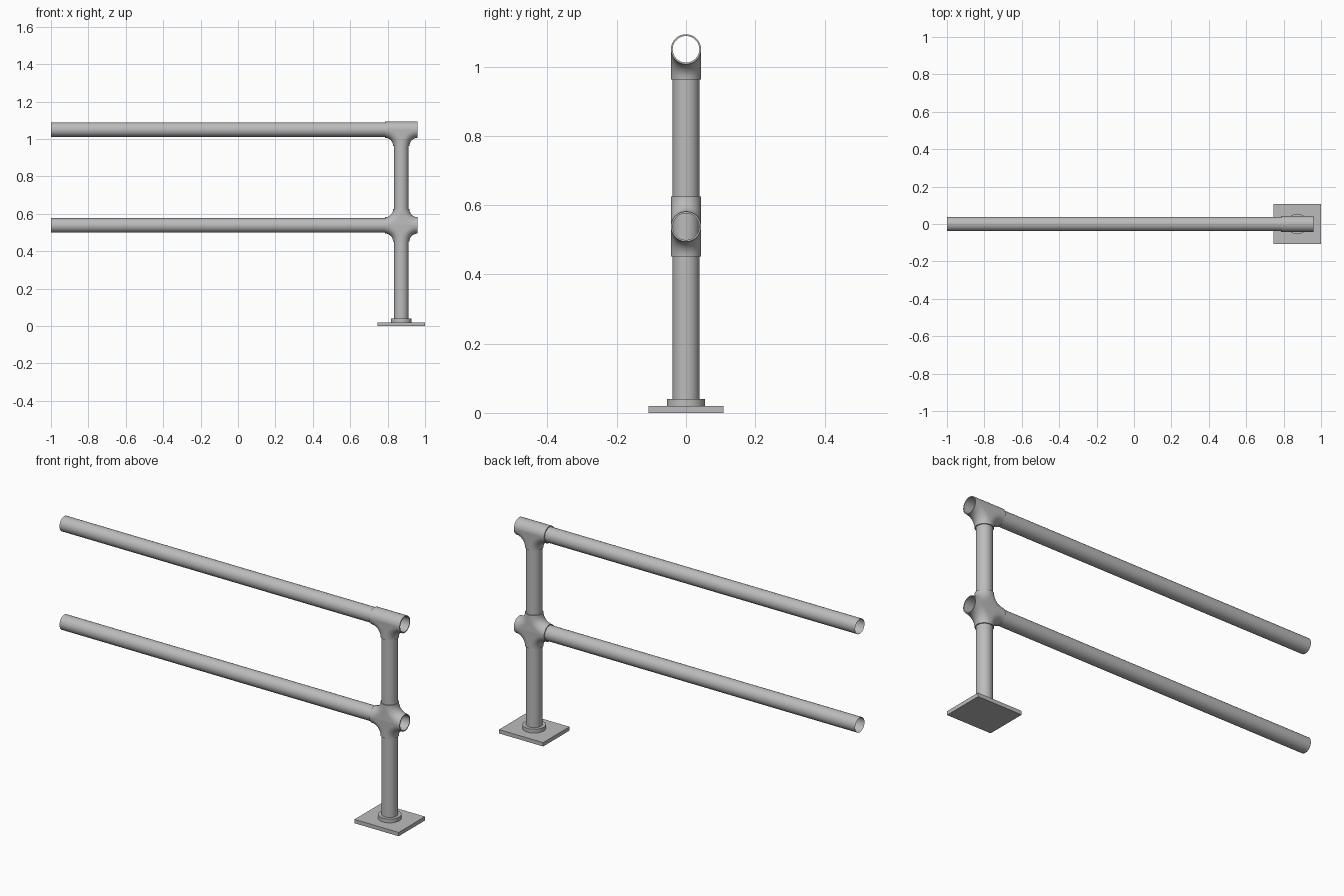
import bpy, bmesh
from math import sin, cos, pi
from mathutils import Matrix, Vector

cube = bpy.data.objects.get("Cube")
if cube:
    bpy.data.objects.remove(cube, do_unlink=True)

POST_X, TOP_Z, MID_Z = 0.873, 1.05, 0.538
PIPE_R, FIT_R, FIT_H = 0.0385, 0.0435, 0.087
SIDES, STEPS = 32, 8

steel = bpy.data.materials.new("galvanised grey")
steel.use_nodes = True
steel.diffuse_color = (0.5, 0.5, 0.5, 1)
steel.node_tree.nodes["Principled BSDF"].inputs["Base Color"].default_value = (0.5, 0.5, 0.5, 1)


def finish(name, bm, location):
    mesh = bpy.data.meshes.new(name)
    bm.to_mesh(mesh)
    bm.free()
    mesh.materials.append(steel)
    obj = bpy.data.objects.new(name, mesh)
    obj.location = location
    bpy.context.collection.objects.link(obj)
    bpy.ops.object.select_all(action="DESELECT")
    obj.select_set(True)
    bpy.context.view_layer.objects.active = obj
    bpy.ops.object.shade_smooth_by_angle(angle=pi / 6)
    return obj


def cylinder(name, start, end, radius, capped=False):
    start, end = Vector(start), Vector(end)
    axis = end - start
    bm = bmesh.new()
    bmesh.ops.create_cone(bm, cap_ends=capped, segments=SIDES, radius1=radius,
                          radius2=radius, depth=axis.length,
                          matrix=axis.to_track_quat("Z", "Y").to_matrix().to_4x4())
    return finish(name, bm, (start + end) / 2)


def grid(bm, rows):
    """Skin a list of equally long point rows with quads."""
    rows = [[bm.verts.new(p) for p in row] for row in rows]
    for a, b in zip(rows, rows[1:]):
        for i in range(len(a) - 1):
            bm.faces.new((a[i], a[i + 1], b[i + 1], b[i]))


def web_line(angle, sx, sz):
    """Concave arc joining a vertical socket to a horizontal one."""
    reach = FIT_H - FIT_R * cos(angle)
    turns = [pi / 2 * k / STEPS for k in range(STEPS + 1)]
    return [Vector((sx * (FIT_H - reach * cos(t)), FIT_R * sin(angle),
                    sz * (reach * sin(t) - FIT_H))) for t in turns]


def fitting(name, z, cross):
    bm = bmesh.new()
    half = [pi * i / (SIDES // 2) - pi / 2 for i in range(SIDES // 2 + 1)]
    quadrants = [(1, 1), (-1, 1)] + ([(1, -1), (-1, -1)] if cross else [])
    for sx, sz in quadrants:
        grid(bm, [web_line(a, sx, sz) for a in half])
    if not cross:
        # straight upper half of the tee
        grid(bm, [[(x, FIT_R * sin(a), FIT_R * cos(a)) for a in half] for x in (-FIT_H, FIT_H)])
    # flat cheeks between the concave arcs
    for a in (-pi / 2, pi / 2):
        loop = web_line(a, 1, 1) + web_line(a, -1, 1)[::-1][:-1]
        if cross:
            loop = (web_line(a, 1, 1) + web_line(a, 1, -1)[::-1][1:]
                    + web_line(a, -1, -1)[1:] + web_line(a, -1, 1)[::-1][1:-1])
        bm.faces.new([bm.verts.new(p) for p in loop])
    # socket rims around each pipe
    turn = Matrix.Rotation(pi / 2, 3, "Y")
    ends = [(turn, FIT_H), (turn, -FIT_H), (Matrix.Identity(3), -FIT_H)]
    if cross:
        ends.append((Matrix.Identity(3), FIT_H))
    for rot, h in ends:
        grid(bm, [[rot @ Vector((r * cos(2 * pi * i / SIDES), r * sin(2 * pi * i / SIDES), h))
                   for i in range(SIDES + 1)] for r in (PIPE_R, FIT_R)])
    bmesh.ops.remove_doubles(bm, verts=bm.verts, dist=0.0001)
    bmesh.ops.recalc_face_normals(bm, faces=bm.faces)
    return finish(name, bm, (POST_X, 0, z))


# Rails: open thin pipes running through the fittings
for name, z in (("top_rail", TOP_Z), ("middle_rail", MID_Z)):
    cylinder(name, (-1, 0, z), (POST_X + FIT_H, 0, z), PIPE_R)

# Post and fittings
cylinder("post", (POST_X, 0, 0.02), (POST_X, 0, TOP_Z - PIPE_R), PIPE_R)
fitting("top_tee_fitting", TOP_Z, False)
fitting("middle_cross_fitting", MID_Z, True)

# Base flange
cylinder("base_collar", (POST_X, 0, 0.018), (POST_X, 0, 0.04), 0.055, True)
bm = bmesh.new()
bmesh.ops.create_cube(bm, size=1, matrix=Matrix.Diagonal((0.254, 0.216, 0.02, 1)))
finish("base_plate", bm, (POST_X, 0, 0.01))
